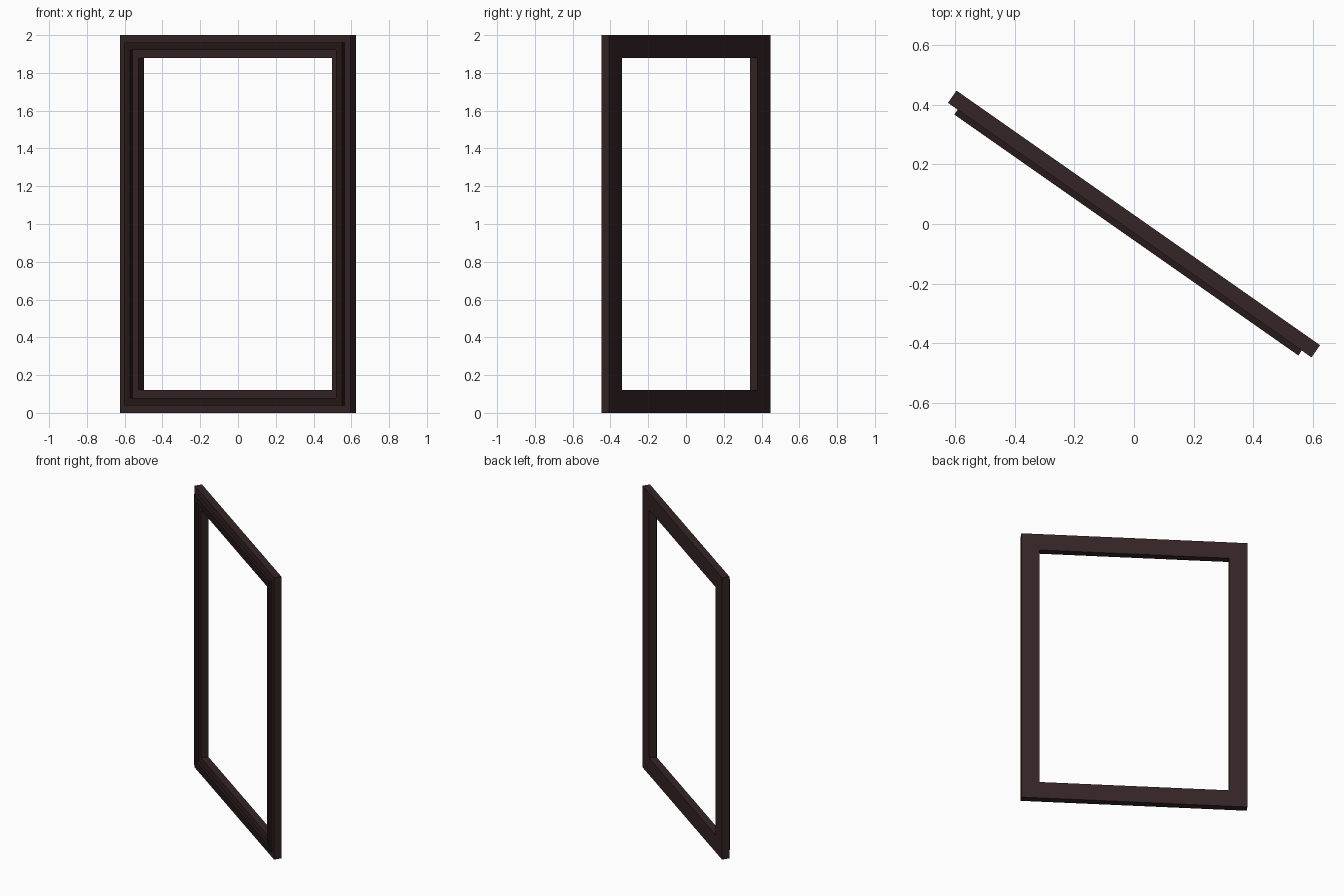
import bpy, bmesh, math

if "Cube" in bpy.data.objects:
    bpy.data.objects.remove(bpy.data.objects["Cube"])

W, H = 0.745, 1.0          # half width, half height
ANGLE = math.radians(-35)


def material(name, color):
    m = bpy.data.materials.new(name)
    m.diffuse_color = color
    m.use_nodes = True
    m.node_tree.nodes["Principled BSDF"].inputs["Base Color"].default_value = m.diffuse_color
    return m


def frame(name, profile, mat):
    """Sweep a closed (inset, forward) profile around the rectangle with mitred corners."""
    bm = bmesh.new()
    rings = []
    for sx, sz in ((-1, -1), (1, -1), (1, 1), (-1, 1)):
        rings.append([bm.verts.new((sx * (W - i), -f, H + sz * (H - i))) for i, f in profile])
    n = len(profile)
    for k in range(4):
        a, b = rings[k], rings[(k + 1) % 4]
        for j in range(n):
            bm.faces.new((a[j], b[j], b[(j + 1) % n], a[(j + 1) % n]))
    bmesh.ops.recalc_face_normals(bm, faces=bm.faces)
    me = bpy.data.meshes.new(name)
    bm.to_mesh(me)
    bm.free()
    me.materials.append(mat)
    ob = bpy.data.objects.new(name, me)
    ob.rotation_euler.z = ANGLE
    bpy.context.collection.objects.link(ob)
    return ob


wood = material("dark_wood", (0.035, 0.018, 0.018, 1))
trim = material("trim_wood", (0.02, 0.01, 0.01, 1))

# Main flat frame
frame("frame", [(0, -0.025), (0, 0.025), (0.12, 0.025), (0.12, -0.025)], wood)
# Raised moulding on the front
frame("moulding", [(0.04, 0.02), (0.04, 0.045), (0.08, 0.045), (0.08, 0.02)], trim)
